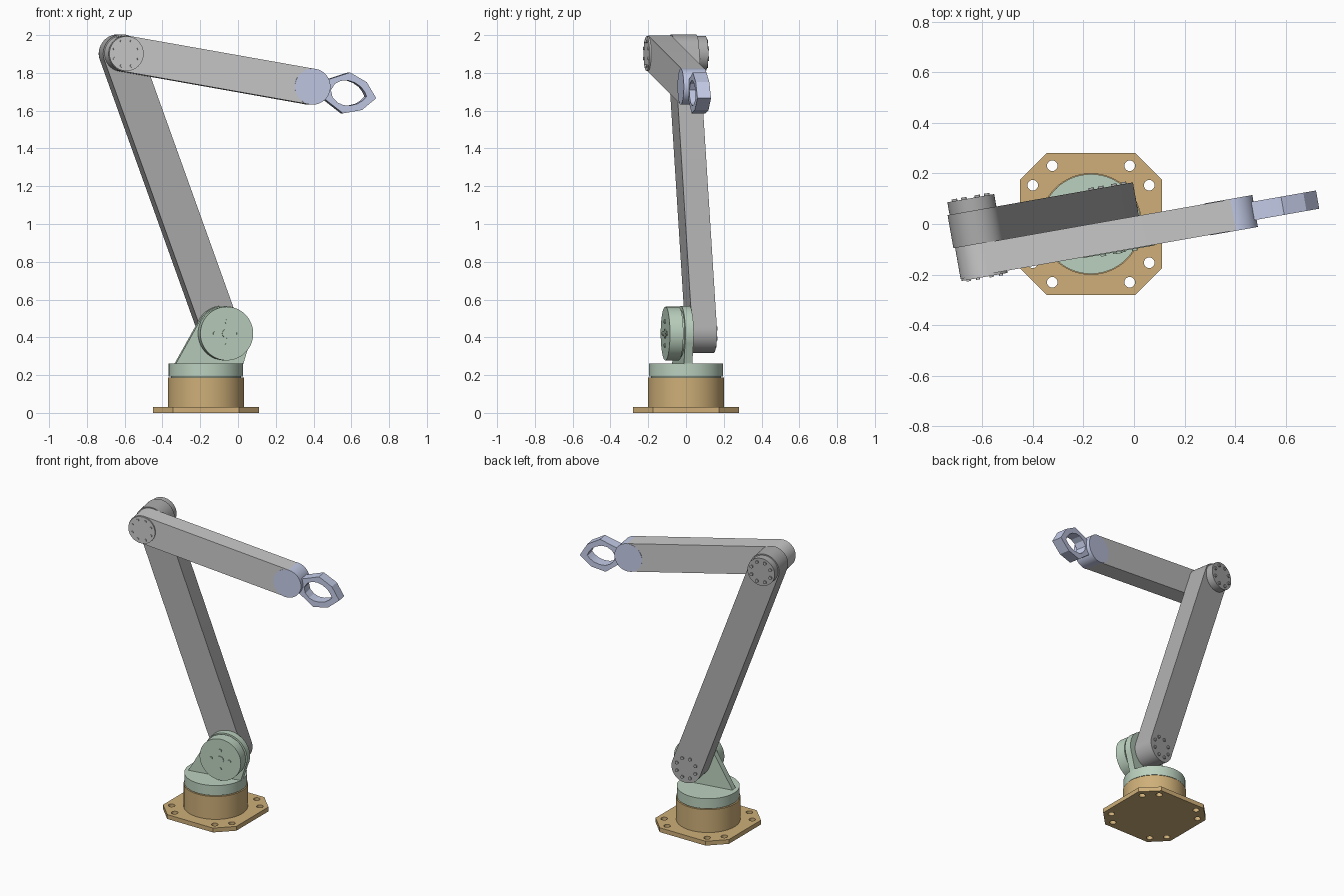
import bpy, bmesh
from math import sin, cos, pi, radians, atan2, hypot, acos
from mathutils import Matrix, Vector

if "Cube" in bpy.data.objects:
    bpy.data.objects.remove(bpy.data.objects["Cube"])

# Arm frame: u along the arm, v across it, z up, swivelled 10 degrees on the base
BASE = Matrix.Translation((-0.17, 0, 0))
ARM = BASE @ Matrix.Rotation(radians(10), 4, 'Z')
SHOULDER, ELBOW, WRIST = (0.09, 0.42), (-0.45, 1.902), (0.552, 1.727)


def material(name, rgb):
    m = bpy.data.materials.new(name)
    m.diffuse_color = (*rgb, 1)
    m.use_nodes = True
    m.node_tree.nodes["Principled BSDF"].inputs["Base Color"].default_value = m.diffuse_color
    return m


BROWN = material("brown", (0.62, 0.43, 0.19))
GREEN = material("green", (0.50, 0.64, 0.52))
DARK = material("dark_grey", (0.42, 0.42, 0.42))
LIGHT = material("light_grey", (0.60, 0.60, 0.60))
BLUE = material("pale_blue", (0.55, 0.60, 0.80))


def prism(bm, loop, offset):
    """Extrude a closed loop of points by an offset vector."""
    verts = [bm.verts.new(p) for p in loop]
    face = bm.faces.new(verts)
    new = bmesh.ops.extrude_face_region(bm, geom=[face])["geom"]
    bmesh.ops.translate(bm, vec=offset, verts=[g for g in new if isinstance(g, bmesh.types.BMVert)])


def build(name, solids, mat, matrix=ARM, upright=False):
    """Solids are (profile, start, end); profiles lie in u-z, or x-y when upright."""
    bm = bmesh.new()
    for pts, a, b in solids:
        if upright:
            prism(bm, [(x, y, a) for x, y in pts], Vector((0, 0, b - a)))
        else:
            prism(bm, [(u, a, z) for u, z in pts], Vector((0, b - a, 0)))
    bmesh.ops.recalc_face_normals(bm, faces=bm.faces)
    bm.transform(matrix)
    me = bpy.data.meshes.new(name)
    bm.to_mesh(me)
    bm.free()
    ob = bpy.data.objects.new(name, me)
    bpy.context.collection.objects.link(ob)
    if mat:
        me.materials.append(mat)
    return ob


def arc(c, r, a0, a1, n):
    return [(c[0] + r * cos(a0 + (a1 - a0) * i / n), c[1] + r * sin(a0 + (a1 - a0) * i / n))
            for i in range(n + 1)]


def circle(c, r, n=64):
    return arc(c, r, 0, 2 * pi, n)[:-1]


def link_profile(a, b, ra, rb):
    """Outline of a straight arm link with a round end at each joint."""
    d = atan2(b[1] - a[1], b[0] - a[0])
    t = acos((ra - rb) / hypot(b[0] - a[0], b[1] - a[1]))
    return arc(a, ra, d + t, d + 2 * pi - t, 32) + arc(b, rb, d - t, d + t, 32)


def bolts(c, ring, count, r, v0, v1, turn=0.0):
    return [(circle((c[0] + ring * cos(turn + 2 * pi * i / count),
                     c[1] + ring * sin(turn + 2 * pi * i / count)), r, 12), v0, v1)
            for i in range(count)]


# Base: chamfered floor plate with eight bolt holes, and the pedestal
e, c = 0.28, 0.175
octagon = [(e, -c), (e, c), (c, e), (-c, e), (-e, c), (-e, -c), (-c, -e), (c, -e)]
plate = build("floor_plate", [(octagon, 0, 0.03)], BROWN, BASE, True)
holes = [(circle((sx * x, sy * y), 0.021, 24), -0.02, 0.06)
         for sx in (-1, 1) for sy in (-1, 1) for x, y in ((0.153, 0.23), (0.23, 0.153))]
cutter = build("bolt_hole_cutter", holes, None, BASE, True)
cutter.hide_render = True
mod = plate.modifiers.new("holes", 'BOOLEAN')
mod.object, mod.solver = cutter, 'EXACT'
bpy.context.view_layer.objects.active = plate
bpy.ops.object.modifier_apply(modifier=mod.name)
bpy.data.objects.remove(cutter)
build("pedestal", [(circle((0, 0), 0.201), 0.03, 0.188)], BROWN, BASE, True)

# Turntable and shoulder bracket
build("turntable", [(circle((0, 0), 0.185), 0.186, 0.195),
                    (circle((0, 0), 0.197), 0.193, 0.262)], GREEN, ARM, True)
bracket = [(-0.172, 0.255), (0.192, 0.255)] + arc(SHOULDER, 0.147, radians(-25), radians(146), 40)
build("shoulder_bracket", [(bracket, -0.045, 0.0)], GREEN)
build("shoulder_motor", [(circle(SHOULDER, 0.125), -0.06, -0.04),
                         (circle(SHOULDER, 0.142), -0.127, -0.055)], GREEN)
build("shoulder_motor_bolts", bolts(SHOULDER, 0.063, 4, 0.011, -0.134, -0.12)
      + [(circle(SHOULDER, 0.025, 12), -0.132, -0.12)], GREEN)

# Upper arm with elbow motor
build("upper_arm", [(link_profile(SHOULDER, ELBOW, 0.102, 0.102), 0.0, 0.133)], DARK)
build("upper_arm_bolts", bolts(SHOULDER, 0.07, 8, 0.011, 0.125, 0.141, pi / 8), DARK)
build("elbow_motor", [(circle(ELBOW, 0.094), 0.13, 0.183)], DARK)
build("elbow_motor_bolts", bolts(ELBOW, 0.07, 8, 0.011, 0.178, 0.191, pi / 8), DARK)

# Forearm
build("forearm", [(link_profile(ELBOW, WRIST, 0.095, 0.095), -0.124, 0.0)], LIGHT)
build("elbow_cap", [(circle(ELBOW, 0.092), -0.133, -0.12)], LIGHT)
build("elbow_cap_bolts", bolts(ELBOW, 0.07, 8, 0.008, -0.139, -0.13, pi / 8), LIGHT)

# Wrist and two mirrored gripper jaws
build("wrist_hub", [(circle(WRIST, 0.0955), -0.126, 0.002)], BLUE)
jaw = [(0.05, 0), (0.05, 0.05), (0.085, 0.055), (0.19, 0.11), (0.287, 0.075), (0.352, 0),
       (0.30, 0), (0.285, 0.022), (0.26, 0.045), (0.225, 0.061), (0.185, 0.067),
       (0.15, 0.058), (0.12, 0.036), (0.105, 0)]
ca, sa = cos(radians(-10)), sin(radians(-10))
for side, label in ((1, "upper"), (-1, "lower")):
    pts = [(WRIST[0] + a * ca - side * b * sa, WRIST[1] + a * sa + side * b * ca) for a, b in jaw]
    build(label + "_gripper_jaw", [(pts, -0.097, -0.024)], BLUE)

# Smooth round sides, crisp edges
for ob in bpy.context.scene.objects:
    ob.select_set(True)
bpy.ops.object.shade_smooth_by_angle(angle=radians(20))
